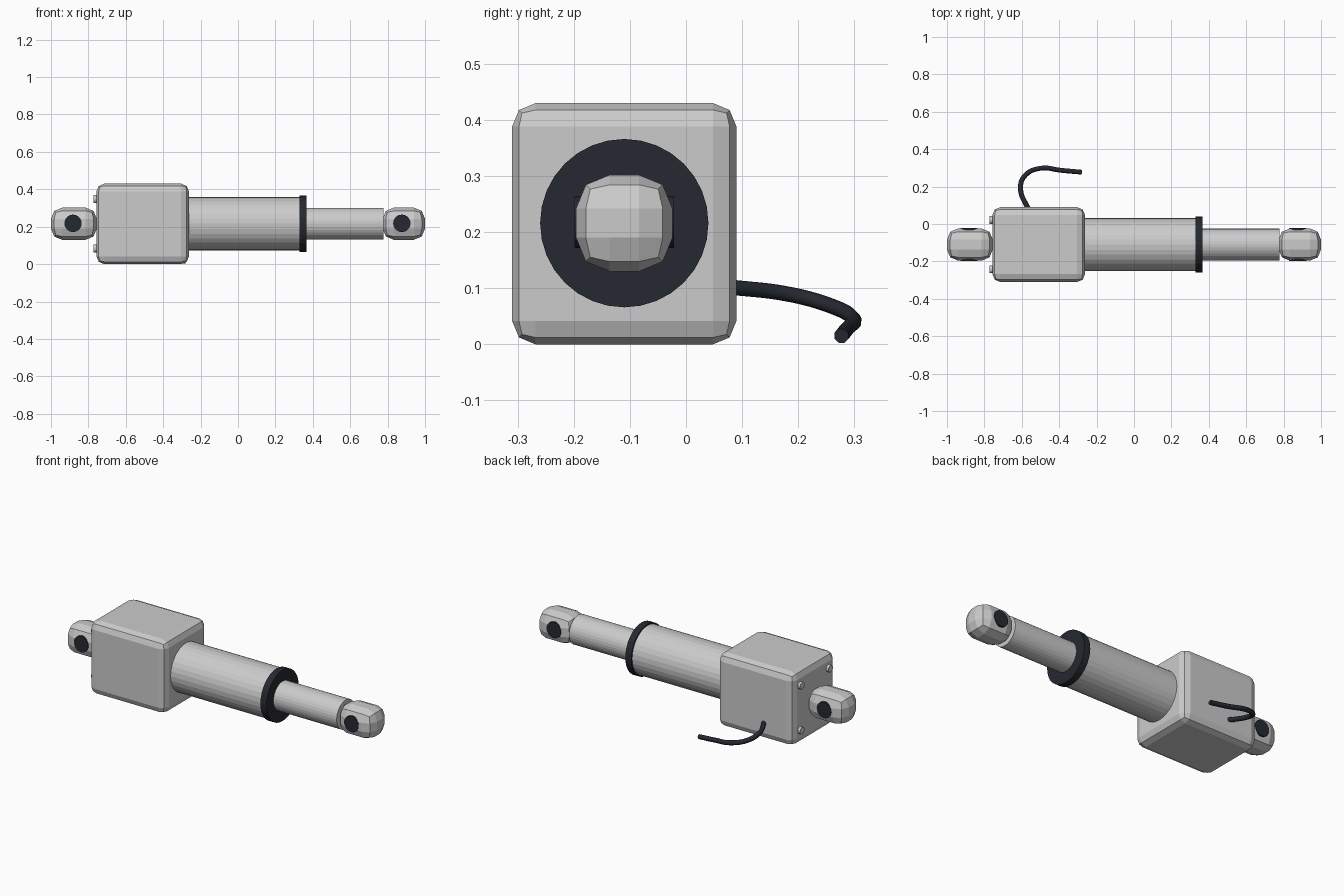
import bpy
from math import pi

if "Cube" in bpy.data.objects:
    bpy.data.objects.remove(bpy.data.objects["Cube"])

AY, AZ = -0.11, 0.216  # actuator axis

dark = bpy.data.materials.new("dark")
dark.diffuse_color = (0.018, 0.022, 0.03, 1)
dark.use_nodes = True
dark.node_tree.nodes["Principled BSDF"].inputs["Base Color"].default_value = dark.diffuse_color


def box(name, x0, x1, sy, sz, z, bevel):
    bpy.ops.mesh.primitive_cube_add(size=1, location=((x0 + x1) / 2, AY, z))
    o = bpy.context.object
    o.name = name
    o.scale = (x1 - x0, sy, sz)
    bpy.ops.object.transform_apply(location=False, rotation=False, scale=True)
    m = o.modifiers.new("bevel", 'BEVEL')
    m.width, m.segments = bevel, 2
    return o


def rod(name, x0, x1, r, y=AY, z=AZ, sides=32, mat=None):
    bpy.ops.mesh.primitive_cylinder_add(vertices=sides, radius=r, depth=x1 - x0,
                                        location=((x0 + x1) / 2, y, z), rotation=(0, pi / 2, 0))
    o = bpy.context.object
    o.name = name
    if mat:
        o.data.materials.append(mat)
    return o


# motor housing, outer tube, collar and piston rod
box("motor_housing", -0.757, -0.262, 0.40, 0.43, 0.215, 0.042)
rod("outer_tube", -0.28, 0.34, 0.142)
rod("tube_collar", 0.328, 0.367, 0.15, mat=dark)
rod("piston_rod", 0.35, 0.778, 0.085)

# mounting ends with dark cross pins
for side, x0, x1, px in (("rear", -1.0, -0.755, -0.882), ("front", 0.773, 1.0, 0.876)):
    box(side + "_mount", x0, x1, 0.172, 0.172, AZ, 0.06)
    bpy.ops.mesh.primitive_cylinder_add(vertices=32, radius=0.0465, depth=0.178,
                                        location=(px, AY, AZ + 0.002), rotation=(pi / 2, 0, 0))
    bpy.context.object.name = side + "_pin"
    bpy.context.object.data.materials.append(dark)

# four screws on the rear face of the housing
for sy in (-1, 1):
    for sz in (-1, 1):
        rod("screw", -0.772, -0.75, 0.021, AY + sy * 0.132, AZ + sz * 0.132, 16)

# power cable
path = [(-0.56, 0.07, 0.103), (-0.607, 0.19, 0.088), (-0.582, 0.26, 0.068),
        (-0.5, 0.298, 0.046), (-0.39, 0.287, 0.028), (-0.28, 0.277, 0.015)]
curve = bpy.data.curves.new("cable", 'CURVE')
curve.dimensions = '3D'
curve.bevel_depth, curve.bevel_resolution = 0.0135, 2
curve.resolution_u = 6
curve.use_fill_caps = True
sp = curve.splines.new('BEZIER')
sp.bezier_points.add(len(path) - 1)
for p, co in zip(sp.bezier_points, path):
    p.co = co
    p.handle_left_type = p.handle_right_type = 'AUTO'
curve.materials.append(dark)
bpy.context.collection.objects.link(bpy.data.objects.new("cable", curve))
